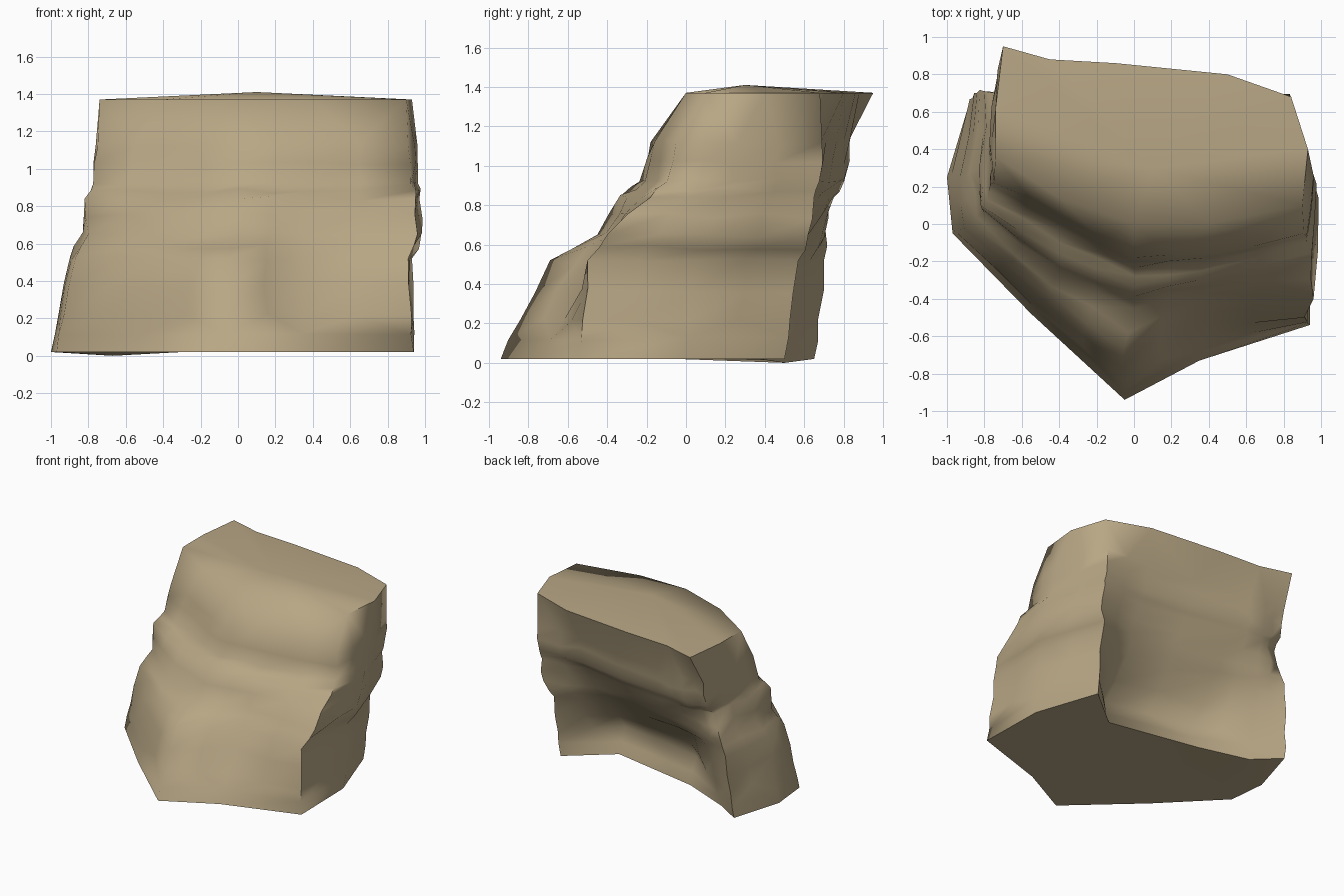
import bpy, bmesh, math, random
from mathutils import Vector

random.seed(4)

cube = bpy.data.objects.get("Cube")
if cube:
    bpy.data.objects.remove(cube, do_unlink=True)


def make_material(name, colour):
    material = bpy.data.materials.new(name)
    material.use_nodes = True
    material.diffuse_color = colour
    material.node_tree.nodes["Principled BSDF"].inputs["Base Color"].default_value = colour
    return material


sandstone = make_material("sandstone tan", (.48, .385, .235, 1))


def ring(height, *outline):
    """One horizontal outline, starting at the front point and running anticlockwise."""
    return [Vector((x, y, height)) for x, y in outline]


# Wide wedge-shaped foot, with its lowest point under the left rear wing
foot = ring(.02, (-.05, -.94), (.35, -.73), (.94, -.54), (.93, 0), (.76, .5), (.43, .23),
            (-.3, .37), (-.67, .5), (-.88, .65), (-1, .25), (-.97, -.05), (-.55, -.48))
foot[7].z = 0
# Lower shelf and the step above it
shelf = ring(.52, (-.06, -.69), (.35, -.45), (.91, -.5), (.93, .05), (.77, .57), (.4, .4),
             (-.3, .5), (-.62, .63), (-.84, .7), (-.9, .25), (-.87, 0), (-.45, -.38))
step = ring(.65, (0, -.45), (.35, -.37), (.96, -.4), (.98, .1), (.83, .62), (.45, .5),
            (-.3, .62), (-.6, .69), (-.8, .71), (-.83, .3), (-.8, .06), (-.42, -.28))
# Upper ledge below the leaning block
ledge = ring(.84, (0, -.34), (.35, -.3), (.95, -.18), (.97, .2), (.82, .65), (.45, .6),
             (-.3, .73), (-.58, .75), (-.74, .7), (-.8, .35), (-.82, .1), (-.4, -.16))
# Leaning block and its crown
block = ring(1.12, (0, -.18), (.4, -.16), (.91, -.05), (.96, .26), (.83, .69), (.45, .71),
             (-.3, .8), (-.55, .83), (-.73, .82), (-.76, .45), (-.75, .22), (-.38, .03))
crown = ring(1.37, (0, 0), (.4, 0), (.9, .1), (.93, .4), (.84, .68), (.5, .8),
             (-.1, .86), (-.45, .88), (-.7, .95), (-.74, .62), (-.74, .36), (-.4, .14))
# Neck sits just above the ledge, set back under the block
neck = [v.lerp(w, .65) for v, w in zip(ledge, block)]
for point in neck:
    point.z = .92
# Undercut hollows the rear wall just above the foot
undercut = [v.lerp(w, .4) for v, w in zip(foot, shelf)]
for point in undercut[5:7]:
    point.y -= .13

mesh = bmesh.new()
rows = [[mesh.verts.new(p) for p in level]
        for level in (foot, undercut, shelf, step, ledge, neck, block, crown)]
for low, high in zip(rows, rows[1:]):
    for i in range(len(low)):
        j = (i + 1) % len(low)
        mesh.faces.new((low[i], low[j], high[j], high[i]))

# Floor and gently domed top
mesh.faces.new(list(reversed(rows[0])))
peak = mesh.verts.new((.1, .3, 1.41))
top = rows[-1]
for i in range(len(top)):
    mesh.faces.new((top[i], top[(i + 1) % len(top)], peak))

# Weathered bumps on the middle of each wall facet
walls = [e for e in mesh.edges if all(v not in top and v is not peak for v in e.verts)]
walls = [e for e in walls if not all(v in rows[0] for v in e.verts)]
split = bmesh.ops.subdivide_edges(mesh, edges=walls, cuts=1, use_grid_fill=True)
for vert in split["geom_inner"]:
    if isinstance(vert, bmesh.types.BMVert):
        vert.co += Vector([random.uniform(-.015, .015) for axis in range(3)])

bmesh.ops.triangulate(mesh, faces=[f for f in mesh.faces if len(f.verts) > 4])
bmesh.ops.recalc_face_normals(mesh, faces=mesh.faces)
data = bpy.data.meshes.new("rock")
mesh.to_mesh(data)
mesh.free()
data.materials.append(sandstone)

rock = bpy.data.objects.new("rock", data)
bpy.context.collection.objects.link(rock)
bpy.ops.object.select_all(action="DESELECT")
rock.select_set(True)
bpy.context.view_layer.objects.active = rock
bpy.ops.object.shade_smooth_by_angle(angle=math.radians(75))
